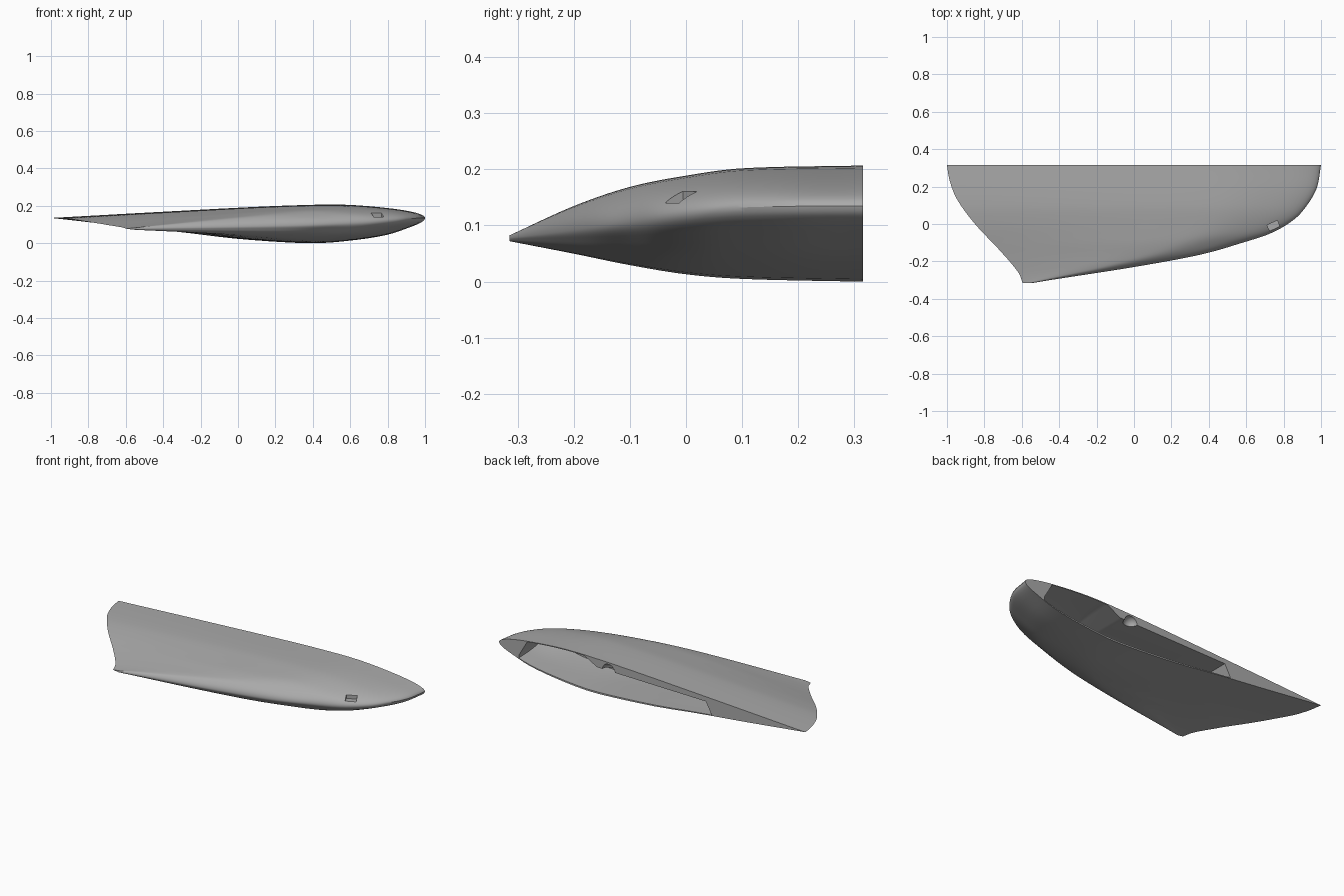
import bpy, bmesh, math
from mathutils import Matrix

default = bpy.data.objects.get("Cube")
if default:
    bpy.data.objects.remove(default, do_unlink=True)

grey = bpy.data.materials.new("plain grey")
grey.use_nodes = True
grey.diffuse_color = (0.4, 0.4, 0.4, 1)
grey.node_tree.nodes["Principled BSDF"].inputs["Base Color"].default_value = (0.4, 0.4, 0.4, 1)


def curve(keys, values):
    """Smooth interpolation through a few points, constant outside them."""
    last = len(keys) - 1

    def slope(i):
        a, b = max(i - 1, 0), min(i + 1, last)
        return (values[b] - values[a]) / (keys[b] - keys[a])

    def at(k):
        k = min(max(k, keys[0]), keys[last])
        i = max(j for j in range(last) if keys[j] <= k)
        h = keys[i + 1] - keys[i]
        s = (k - keys[i]) / h
        return ((2*s**3 - 3*s*s + 1) * values[i] + (s**3 - 2*s*s + s) * h * slope(i)
                + (3*s*s - 2*s**3) * values[i + 1] + (s**3 - s*s) * h * slope(i + 1))
    return at


# Planform and thickness along the span, tip to root
ROOT = 0.315
span = (-ROOT, -0.3, -0.23, -0.165, -0.1, -0.05, 0.016, 0.08, 0.187, ROOT)
lead = curve(span, (-0.54, -0.45, 0.0, 0.35, 0.58, 0.73, 0.845, 0.91, 0.975, 1.0))
trail = curve((-ROOT, -0.257, -0.144, 0, 0.13, 0.23, ROOT),
              (-0.595, -0.62, -0.715, -0.85, -0.945, -0.985, -1))
bands = (-ROOT, -0.2, -0.1, 0, 0.1, ROOT)
camber = curve(bands, (0.077, 0.092, 0.107, 0.122, 0.132, 0.135))
rise = curve(bands, (0.005, 0.042, 0.061, 0.066, 0.069, 0.071))
drop = curve(bands, (0.005, 0.042, 0.077, 0.108, 0.126, 0.134))

# Unit airfoil, keyed by the square root of chord fraction for a round nose
upper = curve((0, 0.16, 0.32, 0.47, 0.59, 0.71, 0.87, 1),
              (0, 0.4, 0.75, 1, 0.95, 0.76, 0.38, 0))
lower = curve((0, 0.2, 0.33, 0.51, 0.58, 0.71, 0.81, 0.9, 1),
              (0, -0.37, -0.7, -0.99, -1, -0.83, -0.56, -0.32, 0))


def finish(bm, name, hidden=False):
    bmesh.ops.recalc_face_normals(bm, faces=bm.faces)
    mesh = bpy.data.meshes.new(name)
    bm.to_mesh(mesh)
    bm.free()
    mesh.materials.append(grey)
    ob = bpy.data.objects.new(name, mesh)
    bpy.context.collection.objects.link(ob)
    if hidden:
        ob.hide_render = True
        ob.hide_set(True)
    return ob


def loft(name, y0, y1, stations, scale=1.0, hidden=False, n=28):
    """Skin airfoil sections from y0 to y1."""
    bm = bmesh.new()
    rings = []
    for j in range(stations + 1):
        y = y0 + (y1 - y0) * (j / stations) ** 1.3
        ring = []
        for i in range(2 * n):
            u = abs(n - i) / n
            x = lead(y) + (trail(y) - lead(y)) * u * u
            z = rise(y) * upper(u) if i < n else drop(y) * lower(u)
            ring.append(bm.verts.new((x, y, camber(y) + scale * z)))
        rings.append(ring)
    for a, b in zip(rings, rings[1:]):
        for i in range(2 * n):
            k = (i + 1) % (2 * n)
            bm.faces.new((a[i], a[k], b[k], b[i]))
    bm.faces.new(rings[0])
    bm.faces.new(rings[-1])
    return finish(bm, name, hidden)


def boolean(target, cutter, operation):
    mod = target.modifiers.new(cutter.name, 'BOOLEAN')
    mod.operation = operation
    mod.solver = 'EXACT'
    mod.object = cutter


wing = loft("wing_half_shell", -ROOT, ROOT, 56)

# Bay open at the root: stepped ceiling, limited to a thin skin
bay_space = loft("bay_inner_skin", -0.15, 0.36, 36, 0.93, True)
bm = bmesh.new()
outline = ((0.88, -0.05), (0.87, 0.09), (0.8, 0.21), (0.46, 0.21),
           (0.36, 0.155), (-0.35, 0.143), (-0.39, 0.07), (-0.4, -0.05))
face = bm.faces.new([bm.verts.new((x, 0.05, z)) for x, z in outline])
side = bmesh.ops.extrude_face_region(bm, geom=[face])["geom"]
bmesh.ops.translate(bm, vec=(0, 0.29, 0),
                    verts=[v for v in side if isinstance(v, bmesh.types.BMVert)])
bay_block = finish(bm, "bay_block", True)
boolean(bay_space, bay_block, 'INTERSECT')
boolean(wing, bay_space, 'DIFFERENCE')

# Round recess in the bay ceiling
bm = bmesh.new()
bmesh.ops.create_uvsphere(bm, u_segments=24, v_segments=12, radius=0.042,
                          matrix=Matrix.Translation((0.285, ROOT, 0.15)))
boolean(wing, finish(bm, "round_recess", True), 'DIFFERENCE')

# Small square port near the nose
bm = bmesh.new()
place = Matrix.Translation((0.755, -0.03, 0.157)) @ Matrix.Rotation(math.radians(24), 4, 'Z')
bmesh.ops.create_cube(bm, size=1, matrix=place @ Matrix.Diagonal((0.06, 0.08, 0.035, 1)))
boolean(wing, finish(bm, "nose_port", True), 'DIFFERENCE')

# Apply the cuts and smooth the skin
bpy.context.view_layer.update()
evaluated = wing.evaluated_get(bpy.context.evaluated_depsgraph_get())
mesh = bpy.data.meshes.new_from_object(evaluated)
wing.modifiers.clear()
wing.data = mesh
for ob in [o for o in bpy.data.objects if o.name in
           ("bay_inner_skin", "bay_block", "round_recess", "nose_port")]:
    bpy.data.objects.remove(ob, do_unlink=True)
bpy.ops.object.select_all(action='DESELECT')
wing.select_set(True)
bpy.context.view_layer.objects.active = wing
bpy.ops.object.shade_smooth_by_angle(angle=math.radians(30))
